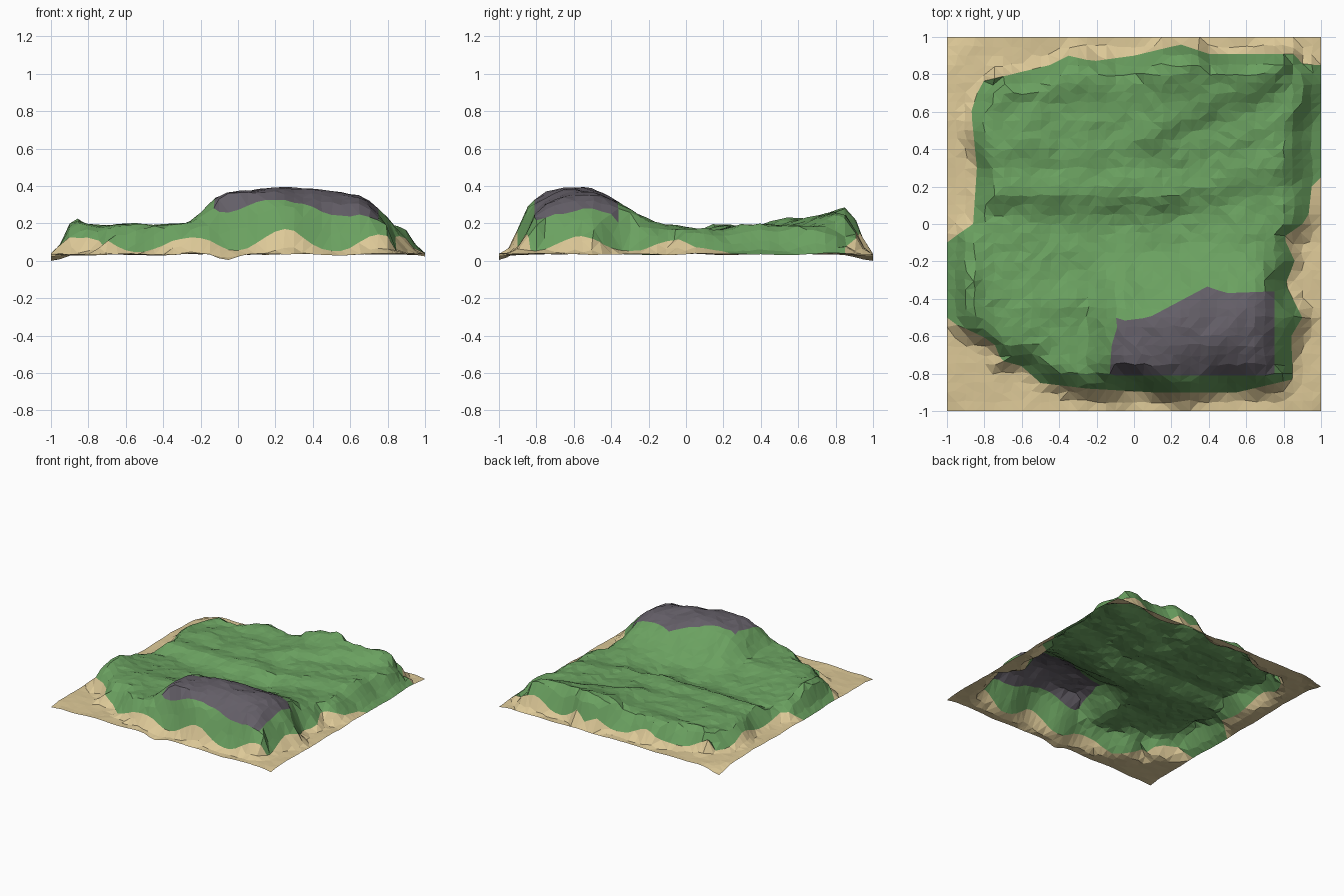
import bpy, bmesh, math, random
from mathutils import Vector, noise
from mathutils.geometry import intersect_point_line

if "Cube" in bpy.data.objects:
    bpy.data.objects.remove(bpy.data.objects["Cube"])

random.seed(4)

# Plan outlines of the painted zones (sand is everything outside the grass)
GRASS = [Vector(p) for p in [
    (-1.05, -.5), (-.92, -.55), (-.75, -.63), (-.71, -.73), (-.6, -.76), (-.5, -.85),
    (-.25, -.88), (.1, -.9), (.55, -.9), (.85, -.83), (.84, -.6), (.9, -.5), (.81, -.32),
    (.86, -.2), (.8, -.07), (.93, .02), (.95, .2), (1.05, .32), (1.05, .84), (.88, .86),
    (.86, .91), (.4, .91), (.25, .96), (0, .9), (-.22, .87), (-.35, .9), (-.45, .85),
    (-.82, .76), (-.87, .6), (-.84, .3), (-.86, 0), (-1.05, -.13)]]
ROCK = [Vector(p) for p in [
    (-.13, -.81), (-.12, -.65), (-.08, -.52), (.08, -.5), (.4, -.33), (.48, -.37),
    (.75, -.36), (.75, -.81)]]
# Section of the land from front to back: (y, z)
SECTION = [(-1, .195), (-.45, .195), (.03, .135), (.15, .195), (.3, .175),
           (.42, .185), (.63, .172), (.76, .2), (1, .2)]


def nearest(poly, p):
    """Closest point on a closed outline."""
    best = None
    for a, b in zip(poly, poly[1:] + poly[:1]):
        q, t = intersect_point_line(p, a, b)
        q = a.lerp(b, min(1, max(0, t)))
        if best is None or (q - p).length < (best - p).length:
            best = q
    return best


def inside(poly, p):
    hit = False
    for a, b in zip(poly, poly[1:] + poly[:1]):
        if (a.y > p.y) != (b.y > p.y):
            if p.x < a.x + (p.y - a.y) * (b.x - a.x) / (b.y - a.y):
                hit = not hit
    return hit


def smooth(t):
    t = min(1, max(0, t))
    return t * t * (3 - 2 * t)


def section(y):
    for (y0, z0), (y1, z1) in zip(SECTION, SECTION[1:]):
        if y <= y1:
            return z0 + (z1 - z0) * (y - y0) / (y1 - y0)
    return SECTION[-1][1]


def plateau(x, y):
    """Height of the upper land: gullies, hill and shoulder."""
    wob = .04 * noise.noise(Vector((x * 3, y * 3, 7)))
    # the gullies bend towards the back on the right
    z = section(max(-1, y - wob - .25 * max(0, x - .15)))
    z += (.195 - z) * .55 * smooth((x - .15) / .4)
    # raised back right land beyond a diagonal step, highest at the back
    rise = smooth((y - .34 - .42 * x - wob) / .16) * smooth((x + .12) / .3)
    z += rise * .055 * (1 - .6 * smooth((x - .65) / .25))
    z += .04 * math.exp(-((x - .45) / .28) ** 2) * smooth((y - .62) / .25)
    # rocky hill along the front right
    dx = max(0, -.05 - x, x - .62)
    r = math.hypot(dx / .25, (y + .62 - .12 * max(0, x)) / .47)
    z += (.205 - .1 * abs(x - .22)) * smooth(1.05 - r)
    # bump on the left edge
    z += .06 * math.exp(-((x + .89) / .09) ** 2 - ((y + .3) / .14) ** 2)
    return z


def height(x, y):
    p = Vector((x, y))
    d = (nearest(GRASS, p) - p).length * (1 if inside(GRASS, p) else -1)
    # spurs and gullies along the shore
    along = x - .25 if abs(y) > abs(x) else y + .56
    d += .03 * math.cos(along * math.tau / .52)
    # gentler slope along the right side
    side = smooth((y + .2) / .15) * smooth((.7 - y) / .2)
    e = min(1 - abs(x), 1 - abs(y))
    t = smooth(min(d + .06, e * 1.15, (1 - x) * (1.15 - .4 * side)) / .16)
    rim = .04 + .015 * noise.noise(Vector((x * 3, y * 3, 2)))
    dip = math.exp(-((x + .07) / .07) ** 2) * smooth((-.9 - y) / .1)
    back = smooth((y - x - 1.8) / .2)
    rim -= .035 * dip + .025 * back + .012 * smooth((abs(x) + abs(y) - 1.9) / .1)
    rough = .02 * noise.noise(Vector((x * 6, y * 6, 0))) + random.uniform(-.005, .005)
    return max(0, rim + (plateau(x, y) - rim + rough) * t + .3 * rough * (1 - t))


# Terrain sheet
bm = bmesh.new()
bmesh.ops.create_grid(bm, x_segments=40, y_segments=40, size=1)
for v in bm.verts:
    p = v.co.xy
    if max(abs(p.x), abs(p.y)) < .99:
        snapped = False
        for poly in (ROCK, GRASS):          # pull vertices onto the zone outlines
            q = nearest(poly, p)
            if (q - p).length < .024:
                p, snapped = q, True
                break
        if not snapped:
            p = p + Vector((random.uniform(-.009, .009), random.uniform(-.009, .009)))
        p = Vector((min(.985, max(-.985, p.x)), min(.985, max(-.985, p.y))))
    v.co = (p.x, p.y, height(p.x, p.y))
low = min(v.co.z for v in bm.verts)
for v in bm.verts:
    v.co.z -= low
bmesh.ops.triangulate(bm, faces=bm.faces[:])

# Paint zones by plan position
for f in bm.faces:
    c = f.calc_center_median().xy
    f.material_index = 2 if inside(ROCK, c) else 1 if inside(GRASS, c) else 0
    f.smooth = False

mesh = bpy.data.meshes.new("terrain")
bm.to_mesh(mesh)
bm.free()
for name, col in (("sand", (.72, .58, .31, 1)), ("grass", (.145, .355, .117, 1)),
                  ("dark_rock", (.125, .112, .135, 1))):
    m = bpy.data.materials.new(name)
    m.diffuse_color = col
    m.use_nodes = True
    m.node_tree.nodes["Principled BSDF"].inputs["Base Color"].default_value = m.diffuse_color
    mesh.materials.append(m)
bpy.context.collection.objects.link(bpy.data.objects.new("terrain", mesh))
